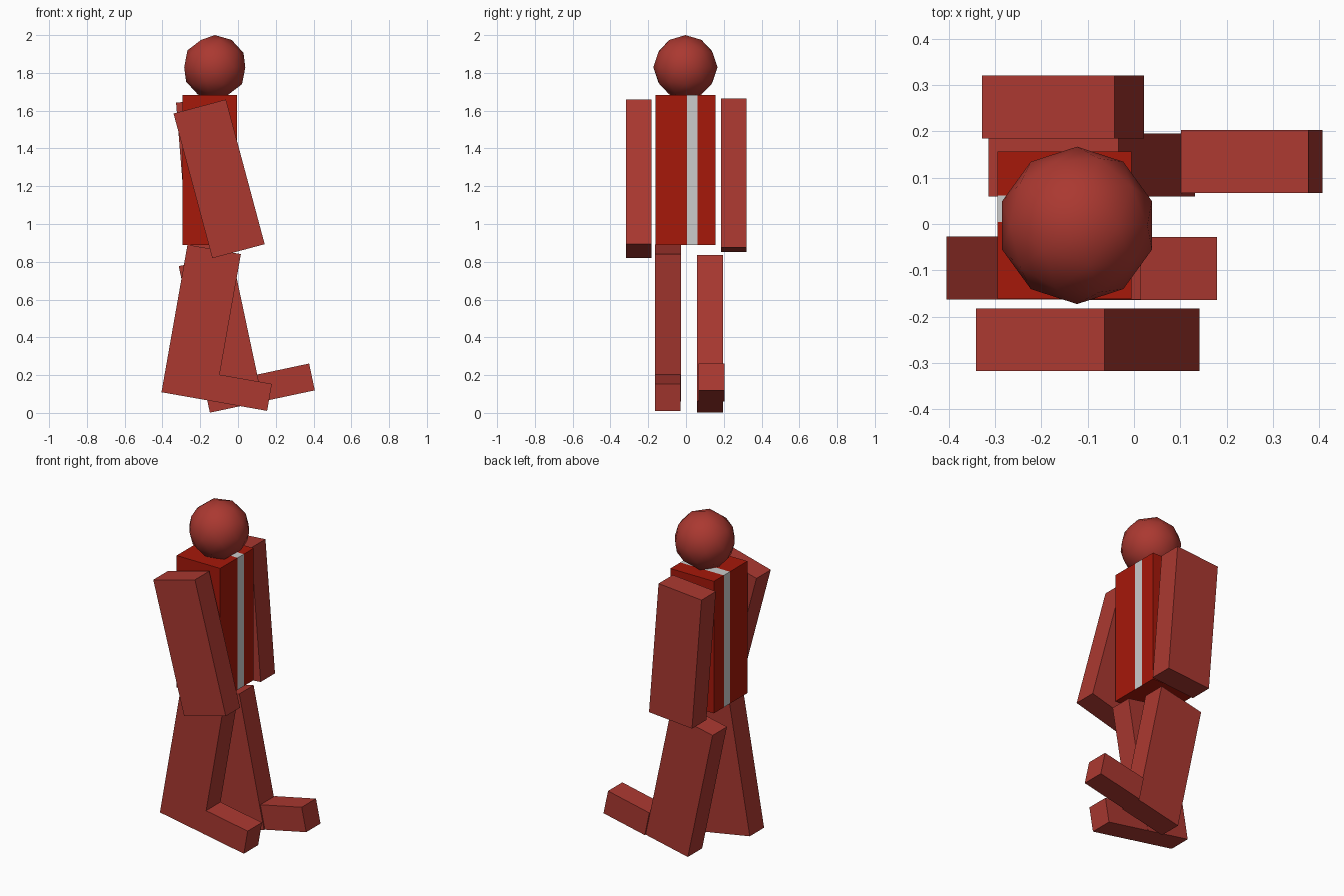
import bpy, bmesh, math
from mathutils import Matrix, Vector

if "Cube" in bpy.data.objects:
    bpy.data.objects.remove(bpy.data.objects["Cube"])


def material(name, rgb):
    m = bpy.data.materials.new(name)
    m.diffuse_color = (*rgb, 1)
    m.use_nodes = True
    m.node_tree.nodes["Principled BSDF"].inputs["Base Color"].default_value = m.diffuse_color
    return m


skin = material("limb_red", (0.405, 0.04, 0.03))
shirt = material("shirt_red", (0.38, 0.009, 0.003))
grey = material("stripe_grey", (0.51, 0.51, 0.51))


def add_object(name, bm, mats):
    mesh = bpy.data.meshes.new(name)
    bm.to_mesh(mesh)
    bm.free()
    for m in mats:
        mesh.materials.append(m)
    ob = bpy.data.objects.new(name, mesh)
    bpy.context.collection.objects.link(ob)
    return ob


def box(name, centre, size, tilt=0, offset=(0, 0, 0), mat=skin):
    """Box tilted about y at centre; offset is in the tilted frame."""
    bm = bmesh.new()
    bmesh.ops.create_cube(bm, size=1, matrix=Matrix.Translation(offset) @ Matrix.Diagonal((*size, 1)))
    ob = add_object(name, bm, [mat])
    ob.location = centre
    ob.rotation_euler.y = math.radians(tilt)
    return ob


# Head
bm = bmesh.new()
bmesh.ops.create_icosphere(bm, subdivisions=2, radius=0.17)
for f in bm.faces:
    f.smooth = True
add_object("head", bm, [skin]).location = (-0.123, -0.003, 1.83)

# Torso with a grey stripe over the front, top and back, but not underneath
bm = bmesh.new()
bmesh.ops.create_cube(bm, size=1, matrix=Matrix.Translation((-0.15, -0.003, 1.287))
                      @ Matrix.Diagonal((0.29, 0.319, 0.794, 1)))
for y in (0.004, 0.062):
    bmesh.ops.bisect_plane(bm, geom=bm.verts[:] + bm.edges[:] + bm.faces[:],
                           plane_co=Vector((0, y, 0)), plane_no=Vector((0, 1, 0)))
for f in bm.faces:
    c = f.calc_center_median()
    f.material_index = int(0.004 < c.y < 0.062 and c.z > 1)
add_object("torso", bm, [shirt, grey])

# Arms and legs share one block size
W, D, L = 0.287, 0.136, 0.793
box("right_arm", (-0.1, -0.25, 1.239), (W, D, L), -15)
box("left_arm", (-0.153, 0.2525, 1.259), (W, D, L), -4.6)

# Each leg carries a foot flush with its front face and sole
FL, FH = 0.281, 0.145
for side, centre, tilt, shift in (("right", (-0.195, -0.0955, 0.475), 10, -0.001),
                                  ("left", (-0.091, 0.1275, 0.419), -12, 0.008)):
    box(side + "_leg", centre, (W, D, L), tilt)
    box(side + "_foot", centre, (FL, D, FH), tilt,
        ((W + FL) / 2, shift, (FH - L) / 2))
